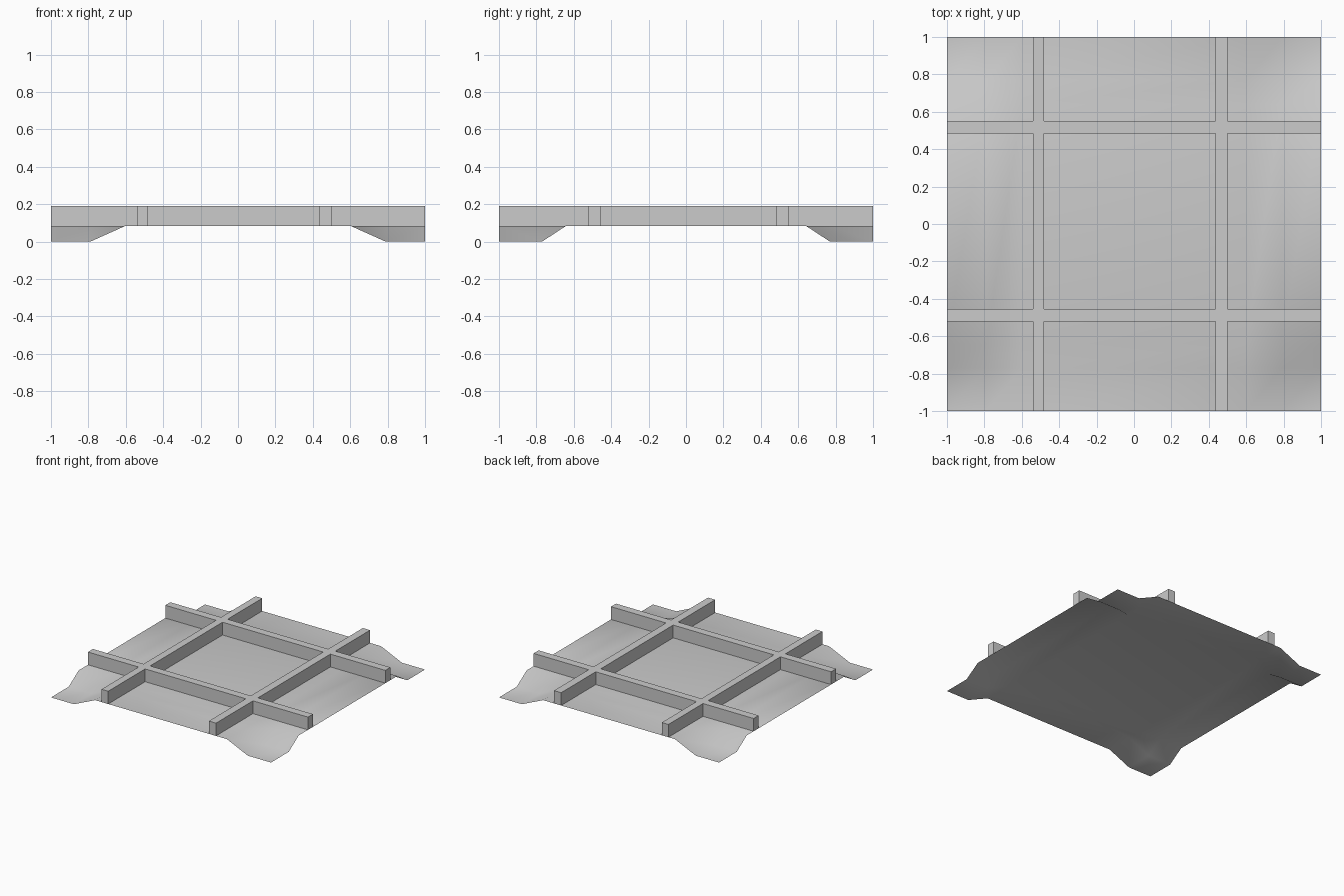
import bpy, bmesh

if "Cube" in bpy.data.objects:
    bpy.data.objects.remove(bpy.data.objects["Cube"])

SHEET_Z, TOP_Z = 0.085, 0.19


def new_object(name, bm):
    bmesh.ops.recalc_face_normals(bm, faces=bm.faces)
    mesh = bpy.data.meshes.new(name)
    bm.to_mesh(mesh)
    bm.free()
    obj = bpy.data.objects.new(name, mesh)
    bpy.context.collection.objects.link(obj)
    return obj


def grid(bm, xs, ys, height, keep=lambda i, j: True):
    """Faces over the cells of an uneven grid, height(x, y) giving z."""
    verts = [[bm.verts.new((x, y, height(x, y))) for y in ys] for x in xs]
    for i in range(len(xs) - 1):
        for j in range(len(ys) - 1):
            if keep(i, j):
                bm.faces.new((verts[i][j], verts[i + 1][j],
                              verts[i + 1][j + 1], verts[i][j + 1]))


# Thin floor sheet with its four corners drooping to the ground
def droop(x, y):
    return 0.0 if abs(x) > 0.75 and abs(y) > 0.7 else SHEET_Z


bm = bmesh.new()
grid(bm, [-1, -0.79, -0.6, 0.6, 0.79, 1],
     [-1, -0.77, -0.64, 0.64, 0.77, 1], droop)
sheet = new_object("floor_sheet", bm)
if sheet.data.polygons[0].normal.z < 0:
    sheet.data.flip_normals()
sheet.data.shade_smooth()

# Four crossing walls, joined into one lattice
bm = bmesh.new()
grid(bm, [-1, -0.54, -0.48, 0.435, 0.5, 1],
     [-1, -0.52, -0.455, 0.485, 0.55, 1],
     lambda x, y: TOP_Z, lambda i, j: i in (1, 3) or j in (1, 3))
bmesh.ops.recalc_face_normals(bm, faces=bm.faces)
rim = [e for e in bm.edges if e.is_boundary]
sides = bmesh.ops.extrude_edge_only(bm, edges=rim)["geom"]
for v in sides:
    if isinstance(v, bmesh.types.BMVert):
        v.co.z = SHEET_Z
bm.verts.ensure_lookup_table()
bmesh.ops.delete(bm, geom=[v for v in bm.verts if not v.link_faces], context='VERTS')
walls = new_object("lattice_walls", bm)
top = max(walls.data.polygons, key=lambda p: p.center.z)
if top.normal.z < 0:
    walls.data.flip_normals()
